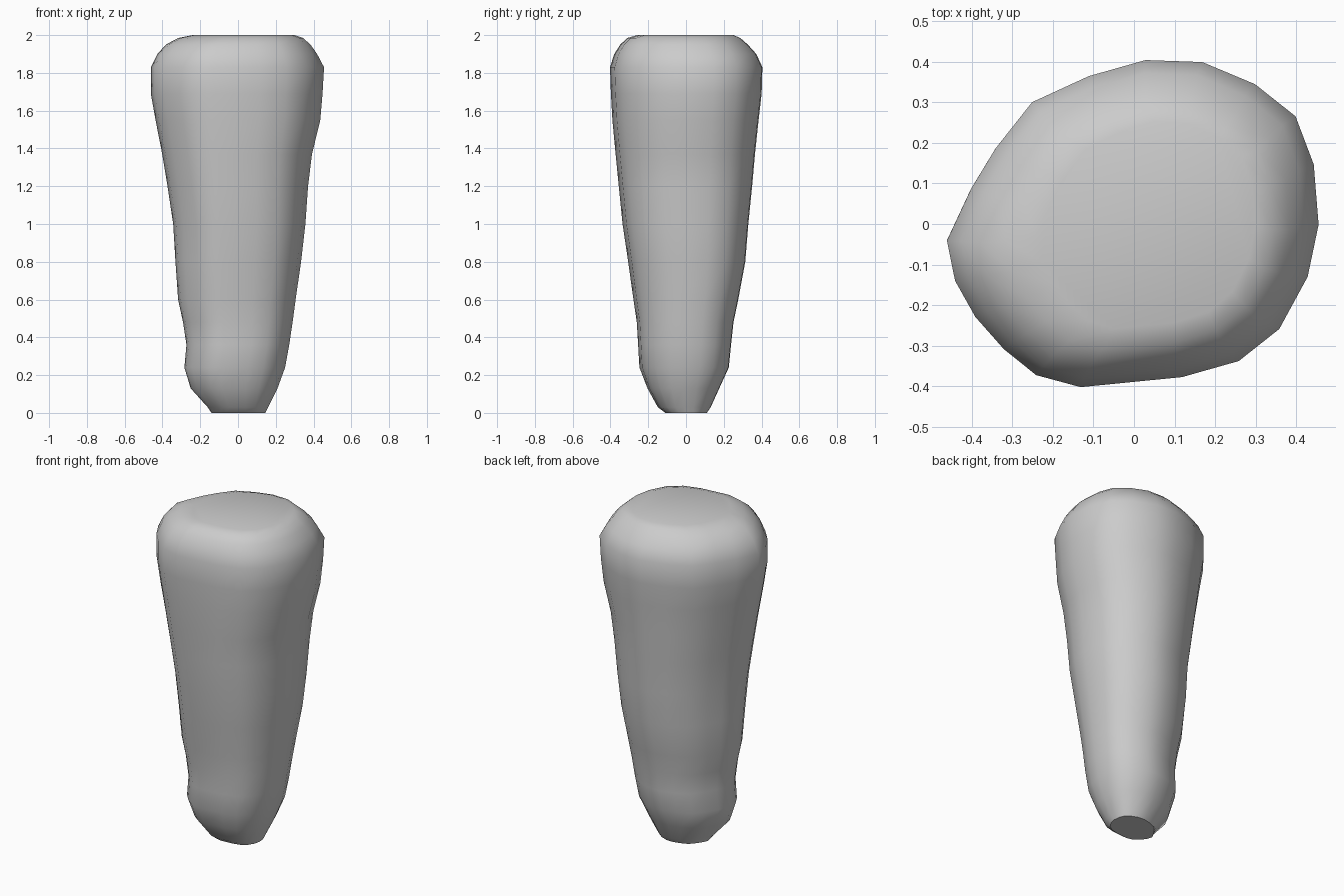
import bpy, bmesh

# Cross-section outline seen from above, at the widest height
OUTLINE = [(.457, 0), (.445, .15), (.40, .27), (.30, .35), (.17, .405), (.03, .41),
           (-.11, .37), (-.25, .305), (-.34, .19), (-.40, .09), (-.46, -.04),
           (-.44, -.14), (-.39, -.23), (-.32, -.31), (-.24, -.375), (-.13, -.405),
           (.12, -.38), (.26, -.34), (.36, -.26), (.43, -.13)]

# Profile rings: z, left, right, front, back
RINGS = [(0, -.14, .145, -.11, .11), (.03, -.16, .16, -.15, .13),
         (.13, -.25, .21, -.205, .175), (.24, -.283, .25, -.248, .225),
         (.36, -.272, .272, -.255, .237), (.48, -.29, .29, -.262, .25),
         (.60, -.316, .306, -.28, .275), (.80, -.33, .335, -.308, .312),
         (1.0, -.342, .358, -.338, .328), (1.2, -.372, .372, -.358, .348),
         (1.37, -.40, .393, -.375, .363), (1.55, -.435, .437, -.392, .382),
         (1.69, -.46, .449, -.40, .398), (1.83, -.46, .457, -.405, .402),
         (1.90, -.425, .42, -.382, .37), (1.95, -.38, .385, -.35, .325),
         (1.985, -.315, .345, -.312, .285), (2.0, -.24, .30, -.26, .25)]

bm = bmesh.new()
loops = []
for z, left, right, front, back in RINGS:
    cx, cy = (left + right) / 2, (front + back) / 2
    sx, sy = (right - left) / .917, (back - front) / .815
    loops.append([bm.verts.new((cx + x * sx, cy + y * sy, z)) for x, y in OUTLINE])

# Tapered sides
n = len(OUTLINE)
for low, high in zip(loops, loops[1:]):
    for i in range(n):
        j = (i + 1) % n
        bm.faces.new((low[i], low[j], high[j], high[i]))

# Flat base and top
bm.faces.new(loops[0][::-1])
bm.faces.new(loops[-1])

mesh = bpy.data.meshes.new("tapered_peg")
bm.to_mesh(mesh)
bm.free()
peg = bpy.data.objects.new("tapered_peg", mesh)
bpy.context.collection.objects.link(peg)

# Smooth skin with a crisp base edge
for face in mesh.polygons:
    face.use_smooth = True
for edge in mesh.edges:
    if all(mesh.vertices[v].co.z < .001 for v in edge.vertices):
        edge.use_edge_sharp = True
